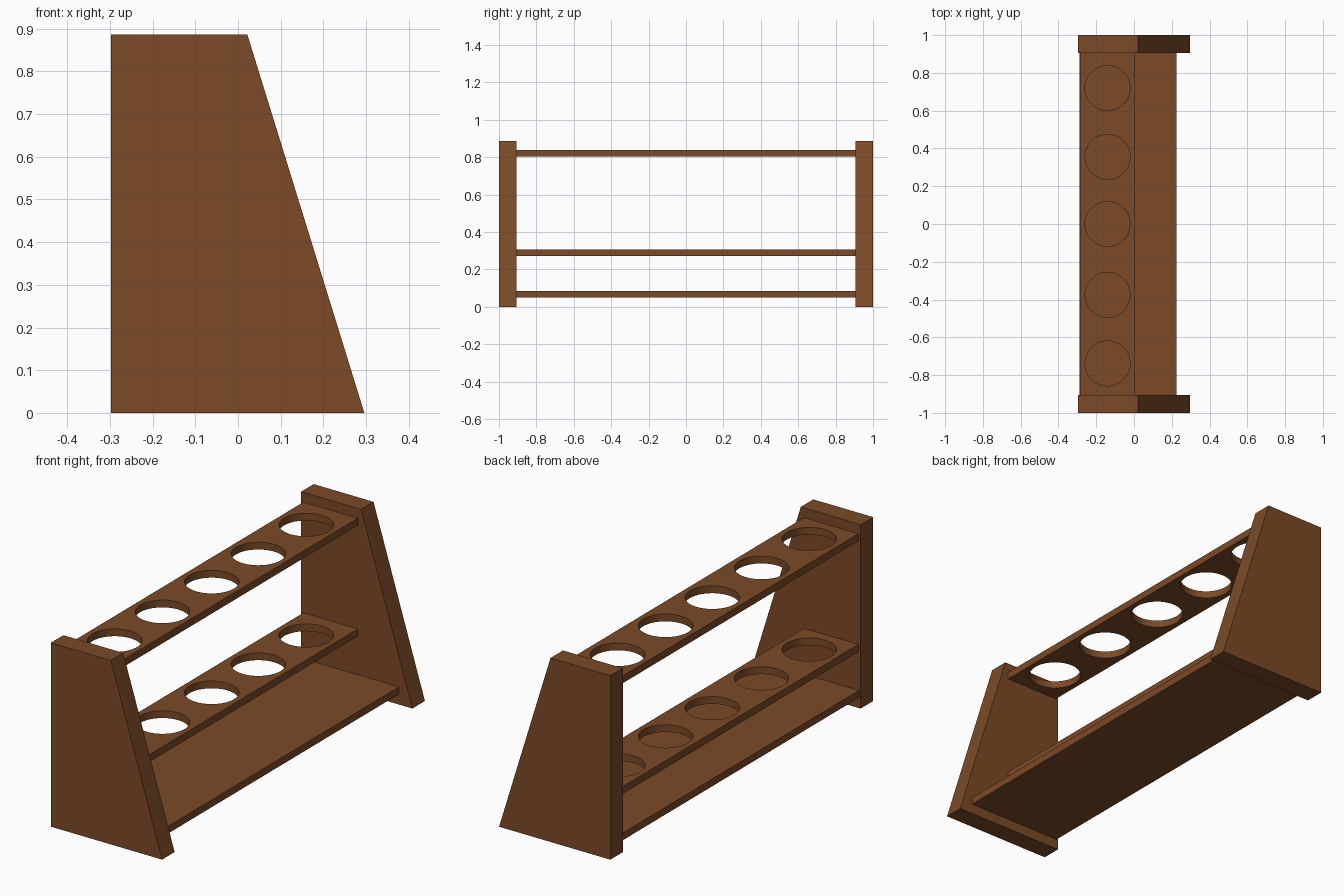
import bpy, bmesh, math
from mathutils import Matrix

if "Cube" in bpy.data.objects:
    bpy.data.objects.remove(bpy.data.objects["Cube"])

wood = bpy.data.materials.new("brown_wood")
wood.diffuse_color = (0.2, 0.068, 0.02, 1)
wood.use_nodes = True
wood.node_tree.nodes["Principled BSDF"].inputs["Base Color"].default_value = wood.diffuse_color


def add_object(name, bm):
    bmesh.ops.recalc_face_normals(bm, faces=bm.faces[:])
    mesh = bpy.data.meshes.new(name)
    bm.to_mesh(mesh)
    bm.free()
    obj = bpy.data.objects.new(name, mesh)
    bpy.context.collection.objects.link(obj)
    mesh.materials.append(wood)
    return obj


def prism(name, profile, y0, y1):
    """Extrude an x-z profile along y."""
    bm = bmesh.new()
    face = bm.faces.new([bm.verts.new((x, y0, z)) for x, z in profile])
    ext = bmesh.ops.extrude_face_region(bm, geom=[face])["geom"]
    verts = [g for g in ext if isinstance(g, bmesh.types.BMVert)]
    bmesh.ops.translate(bm, verts=verts, vec=(0, y1 - y0, 0))
    return add_object(name, bm)


def shelf(name, x0, x1, z0):
    z1 = z0 + 0.035
    return prism(name, [(x0, z0), (x1, z0), (x1, z1), (x0, z1)], -0.906, 0.906)


# Sloped end panels
side = [(-0.297, 0), (0.296, 0), (0.022, 0.886), (-0.297, 0.886)]
prism("front_end_panel", side, -1.0, -0.905)
prism("back_end_panel", side, 0.905, 1.0)

# Solid base shelf and two tube shelves
shelf("base_shelf", -0.288, 0.224, 0.05)
racks = [shelf("middle_tube_shelf", -0.285, 0.005, 0.271),
         shelf("top_tube_shelf", -0.285, 0.005, 0.804)]

# Five round holes drilled through both tube shelves
bm = bmesh.new()
for y in (-0.738, -0.375, 0.0, 0.355, 0.72):
    bmesh.ops.create_cone(bm, cap_ends=True, segments=64, radius1=0.119,
                          radius2=0.119, depth=1.2,
                          matrix=Matrix.Translation((-0.14, y, 0.6)))
cutter = add_object("hole_cutter", bm)
cutter.hide_render = True
for rack in racks:
    mod = rack.modifiers.new("holes", "BOOLEAN")
    mod.operation = "DIFFERENCE"
    mod.solver = "EXACT"
    mod.object = cutter
    bpy.ops.object.select_all(action="DESELECT")
    rack.select_set(True)
    bpy.context.view_layer.objects.active = rack
    bpy.ops.object.modifier_apply(modifier=mod.name)
    bpy.ops.object.shade_smooth_by_angle(angle=math.radians(30))
bpy.data.objects.remove(cutter)
